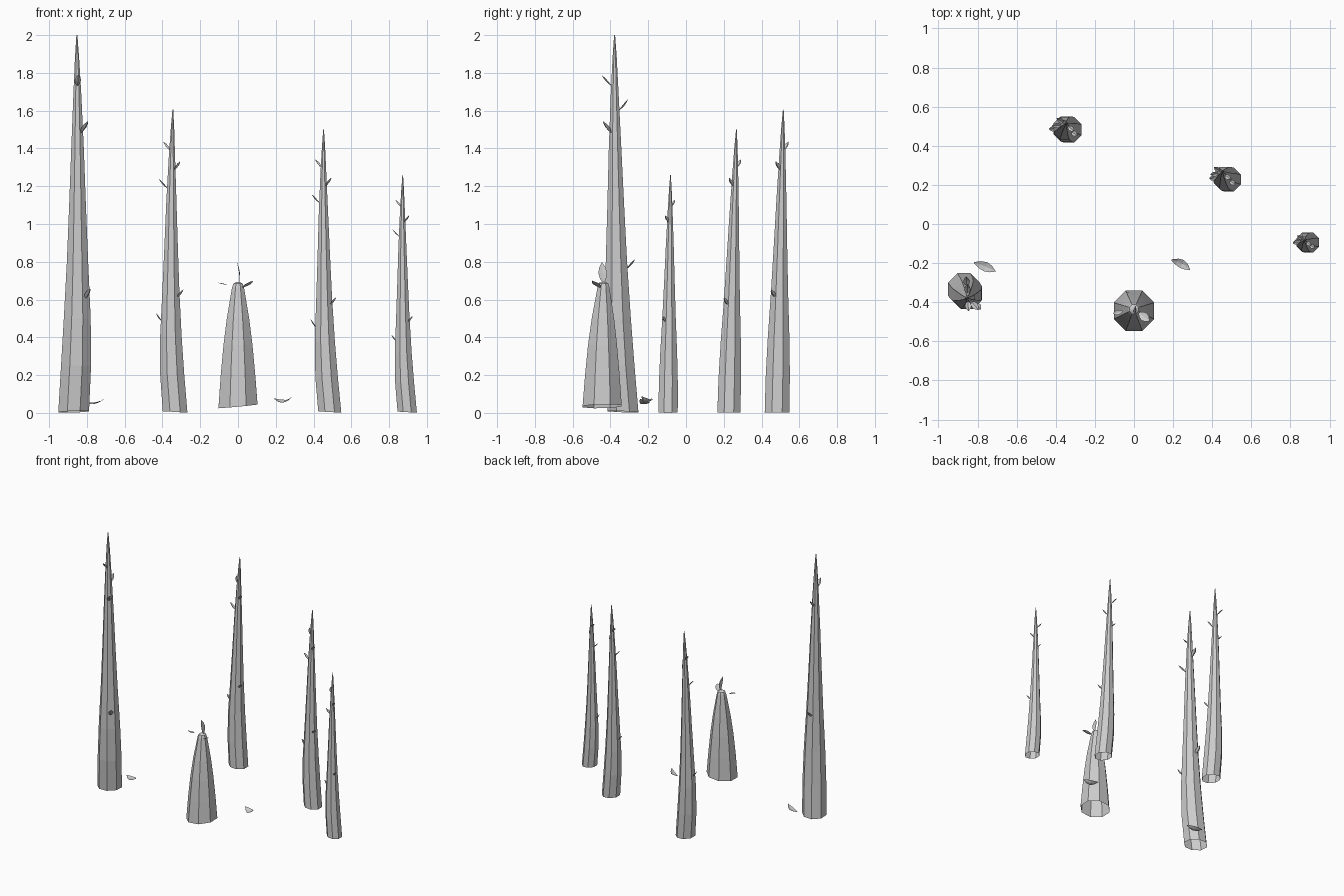
import bpy
from math import sin, cos, pi, radians
from mathutils import Vector

if "Cube" in bpy.data.objects:
    bpy.data.objects.remove(bpy.data.objects["Cube"])

SIDES = 8


def make(name, verts, faces):
    me = bpy.data.meshes.new(name)
    me.from_pydata(verts, [], faces)
    me.update()
    ob = bpy.data.objects.new(name, me)
    bpy.context.collection.objects.link(ob)
    return ob


def tube(name, rings, tilt, close_top=True):
    """rings: (x, y, z, radius); tilt: slope of the lowest ring (dz/dx, dz/dy)."""
    verts, faces = [], []
    for i, (x, y, z, r) in enumerate(rings):
        k = 1 if i == 0 else 0
        for j in range(SIDES):
            a = 2 * pi * (j + 0.5) / SIDES
            dx, dy = r * cos(a), r * sin(a)
            verts.append((x + dx, y + dy, z + k * (tilt[0] * dx + tilt[1] * dy)))
    for i in range(len(rings) - 1):
        for j in range(SIDES):
            a, b = i * SIDES + j, i * SIDES + (j + 1) % SIDES
            faces.append((a, b, b + SIDES, a + SIDES))
    if close_top:
        n = (len(rings) - 1) * SIDES
        faces.append(tuple(range(n, n + SIDES)))
    return make(name, verts, faces)


def leaf(name, base, tip, width, up=(0, 0, 1), sag=0.0, cup=0.2):
    """Pointed leaf blade, cupped about its midrib and sagging along its length."""
    base, tip = Vector(base), Vector(tip)
    d = tip - base
    side = d.cross(Vector(up)).normalized()
    nrm = side.cross(d).normalized()
    widths = (0.12, 0.75, 1.0, 0.72, 0.0)
    verts, faces = [], []
    for i, w in enumerate(widths):
        t = i / (len(widths) - 1)
        c = base + d * t - nrm * sag * sin(pi * t)
        h = w * width / 2
        verts += [c - side * h + nrm * h * cup, c, c + side * h + nrm * h * cup]
    for i in range(len(widths) - 1):
        for j in (0, 1):
            a = 3 * i + j
            faces.append((a, a + 1, a + 4, a + 3))
    ob = make(name, verts, faces)
    m = ob.modifiers.new("weld", 'WELD')
    m.merge_threshold = 0.0001
    return ob


# Stalk profile for a height of 2: (z, radius, sideways bow)
PROFILE = [(0.006, 0.088, 0), (0.25, 0.086, 0.017), (0.5, 0.077, 0.024),
           (0.8, 0.061, 0.022), (1.1, 0.048, 0.018), (1.4, 0.036, 0.014),
           (1.7, 0.022, 0.008), (1.88, 0.012, 0.003), (2.0, 0.003, 0)]
# Small leaves on a stalk: base z, tip z, direction, reach from the axis
SPRIGS = [(1.73, 1.79, 146, 0.07), (1.60, 1.66, -36, 0.07), (1.48, 1.545, 183, 0.085),
          (0.76, 0.815, -33, 0.10), (0.60, 0.66, 185, 0.10)]


def lookup(z, col):
    for p, q in zip(PROFILE, PROFILE[1:]):
        if z <= q[0]:
            t = (z - p[0]) / (q[0] - p[0])
            return p[col] + (q[col] - p[col]) * t
    return PROFILE[-1][col]


def stalk(name, height, base, tip, turn):
    s = height / 2
    base, tip = Vector(base), Vector(tip)
    bow = Vector((cos(radians(180 + turn)), sin(radians(180 + turn))))

    def axis(z):
        return base.lerp(tip, z / 2) + bow * lookup(z, 2) * s

    rings = [(*axis(z), z * s, r * s) for z, r, b in PROFILE]
    tube(name, rings, (0.06 * bow.x, 0.06 * bow.y))
    for i, (z0, z1, ang, reach) in enumerate(SPRIGS):
        a = radians(ang + turn)
        d = Vector((cos(a), sin(a)))
        p = axis(z0) + d * lookup(z0, 1) * s * 0.8
        q = axis(z0) + d * reach * s
        leaf(f"{name}_sprig_{i + 1}", (*p, z0 * s), (*q, z1 * s), 0.034 * s,
             sag=0.006 * s, cup=0.5)


# Four tall stalks
stalk("tall_stalk", 2.0, (-0.87, -0.333), (-0.853, -0.378), 128)
stalk("back_stalk", 1.605, (-0.333, 0.482), (-0.345, 0.515), 0)
stalk("right_stalk", 1.5, (0.486, 0.227), (0.453, 0.267), 0)
stalk("small_stalk", 1.26, (0.896, -0.095), (0.872, -0.082), 0)

# Stout young shoot
shoot = [(0.035, 0.112, 0), (0.2, 0.099, 0.001), (0.36, 0.083, 0.002), (0.5, 0.064, 0.004),
         (0.6, 0.046, 0.006), (0.665, 0.034, 0.007), (0.685, 0.026, 0.008), (0.692, 0.012, 0.008)]
tube("young_shoot", [(0, -0.444 + dy, z, r) for z, r, dy in shoot], (0.095, 0.02))

# Leaves around the shoot tip
leaf("shoot_top_leaf", (0.009, -0.437, 0.685), (-0.006, -0.445, 0.798), 0.046,
     up=(1, 0, 0.1), sag=-0.004)
leaf("shoot_right_leaf", (0.024, -0.452, 0.662), (0.08, -0.497, 0.70), 0.046, sag=0.004)
leaf("shoot_left_leaf", (-0.058, -0.446, 0.68), (-0.108, -0.458, 0.69), 0.026, sag=0.003)

# Fallen leaves
leaf("fallen_leaf_right", (0.192, -0.183, 0.075), (0.288, -0.235, 0.088), 0.048, up=(-0.15, -0.3, 1), sag=0.026)
leaf("fallen_leaf_left", (-0.818, -0.197, 0.055), (-0.706, -0.243, 0.075), 0.05, up=(0, -0.2, 1), sag=0.018)
